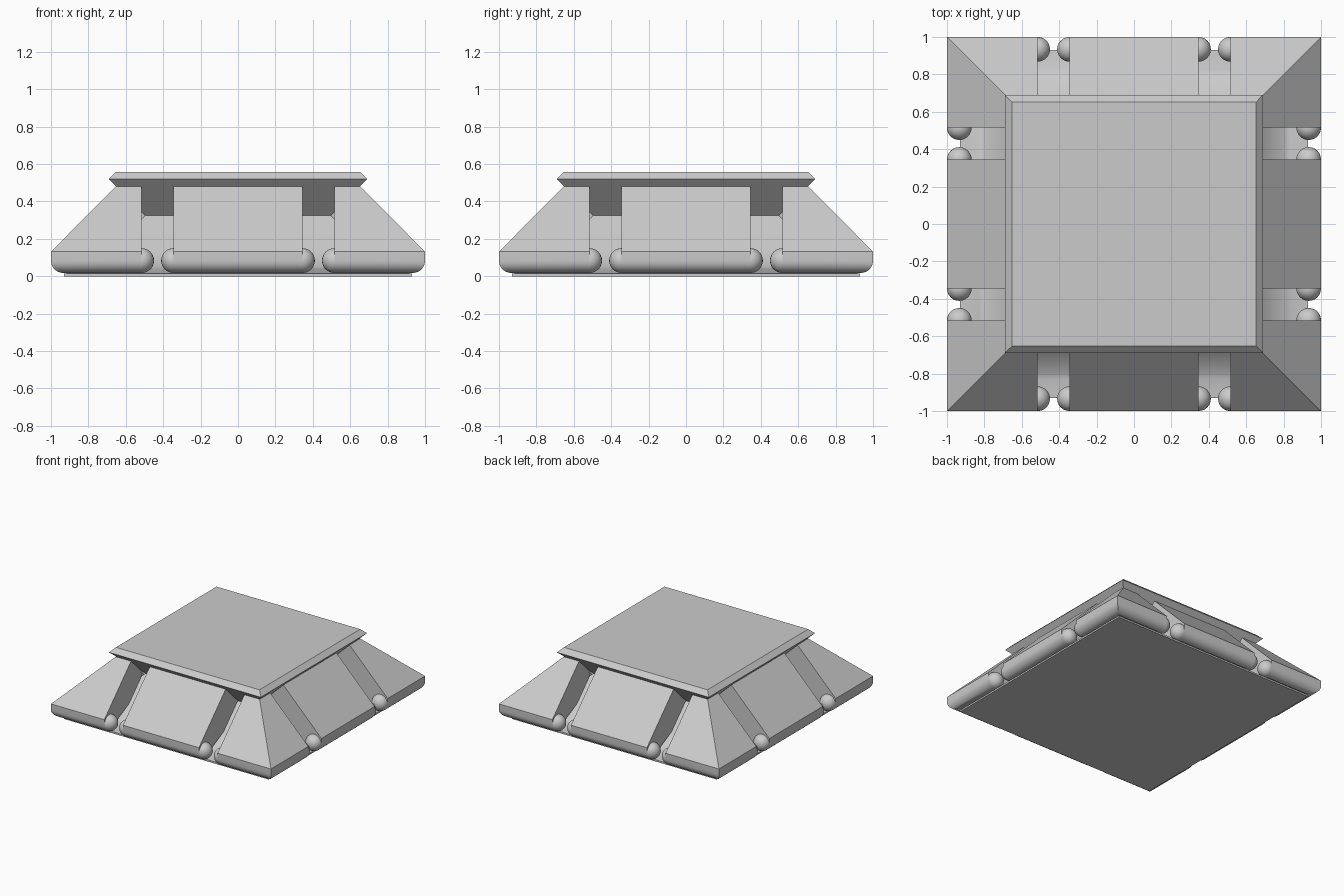
import bpy, bmesh
from math import sin, cos, pi, radians
from mathutils import Matrix, Vector

if "Cube" in bpy.data.objects:
    bpy.data.objects.remove(bpy.data.objects["Cube"])

R = 0.066                      # rim rounding radius
RIM_D, RIM_Z = 1 - R, 0.084    # rim centre: distance from middle, height
IN, OUT = 0.345, 0.515         # groove limits along each side


def finish(name, bm):
    bmesh.ops.remove_doubles(bm, verts=bm.verts, dist=0.0005)
    bmesh.ops.recalc_face_normals(bm, faces=bm.faces)
    me = bpy.data.meshes.new(name)
    bm.to_mesh(me)
    bm.free()
    ob = bpy.data.objects.new(name, me)
    bpy.context.collection.objects.link(ob)
    bpy.ops.object.select_all(action='DESELECT')
    ob.select_set(True)
    bpy.context.view_layer.objects.active = ob
    bpy.ops.object.shade_smooth_by_angle(angle=radians(30))
    return ob


def square_loft(name, profile):
    """Stack of square rings given as (half width, z), capped at both ends."""
    bm = bmesh.new()
    rings = [[bm.verts.new((sx * d, sy * d, z))
              for sx, sy in ((-1, -1), (1, -1), (1, 1), (-1, 1))]
             for d, z in profile]
    for a, b in zip(rings, rings[1:]):
        for i in range(4):
            j = (i + 1) % 4
            bm.faces.new((a[i], a[j], b[j], b[i]))
    bm.faces.new(rings[0][::-1])
    bm.faces.new(rings[-1])
    return finish(name, bm)


def extrude(bm, profile, start, end, cap_end, rot):
    """Sweep a (distance, z) profile along one side; start/end give x."""
    def ring(fx):
        return [bm.verts.new(rot @ Vector((fx(d), -d, z))) for d, z in profile]
    a, b = ring(start), ring(end)
    n = len(profile)
    for i in range(n):
        j = (i + 1) % n
        bm.faces.new((a[i], a[j], b[j], b[i]))
    bm.faces.new(a)
    if cap_end:
        bm.faces.new(b)


# concave scoop at the foot of the core, flattening outwards
p0, p1, p2 = Vector((0.68, 0.14)), Vector((0.79, 0.03)), Vector((0.93, 0.014))
scoop = [tuple(p0 * (1 - t) ** 2 + p1 * 2 * t * (1 - t) + p2 * t * t)
         for t in (i / 8 for i in range(9))]

# core: base plate, grooved waist and overhanging lid
square_loft("core_and_lid", [(0.93, 0)] + scoop[::-1] +
            [(0.495, 0.325), (0.69, 0.52), (0.653, 0.557)])

# sloped panel cross-section with rounded lower rim
section = [(RIM_D + R * sin(a), RIM_Z - R * cos(a))
           for a in (i * pi / 16 for i in range(9))]
section += [(1, 0.132), (0.653, 0.48), (0.495, 0.325), (0.68, 0.14)]

# panels around all four sides, mitred at the corners
middle, corners = bmesh.new(), bmesh.new()
caps = bmesh.new()
for k in range(4):
    rot = Matrix.Rotation(k * pi / 2, 4, 'Z')
    extrude(middle, section, lambda d: -IN, lambda d: IN, True, rot)
    for s in (-1, 1):
        extrude(corners, section, lambda d: s * OUT,
                lambda d: s * max(d, OUT), False, rot)
        # ball ends of the rims inside each groove
        for x in (IN, OUT):
            bmesh.ops.create_uvsphere(
                caps, u_segments=24, v_segments=16, radius=R,
                matrix=rot @ Matrix.Translation((s * x, -RIM_D, RIM_Z)))
finish("middle_panels", middle)
finish("corner_panels", corners)
finish("rim_ball_ends", caps)
